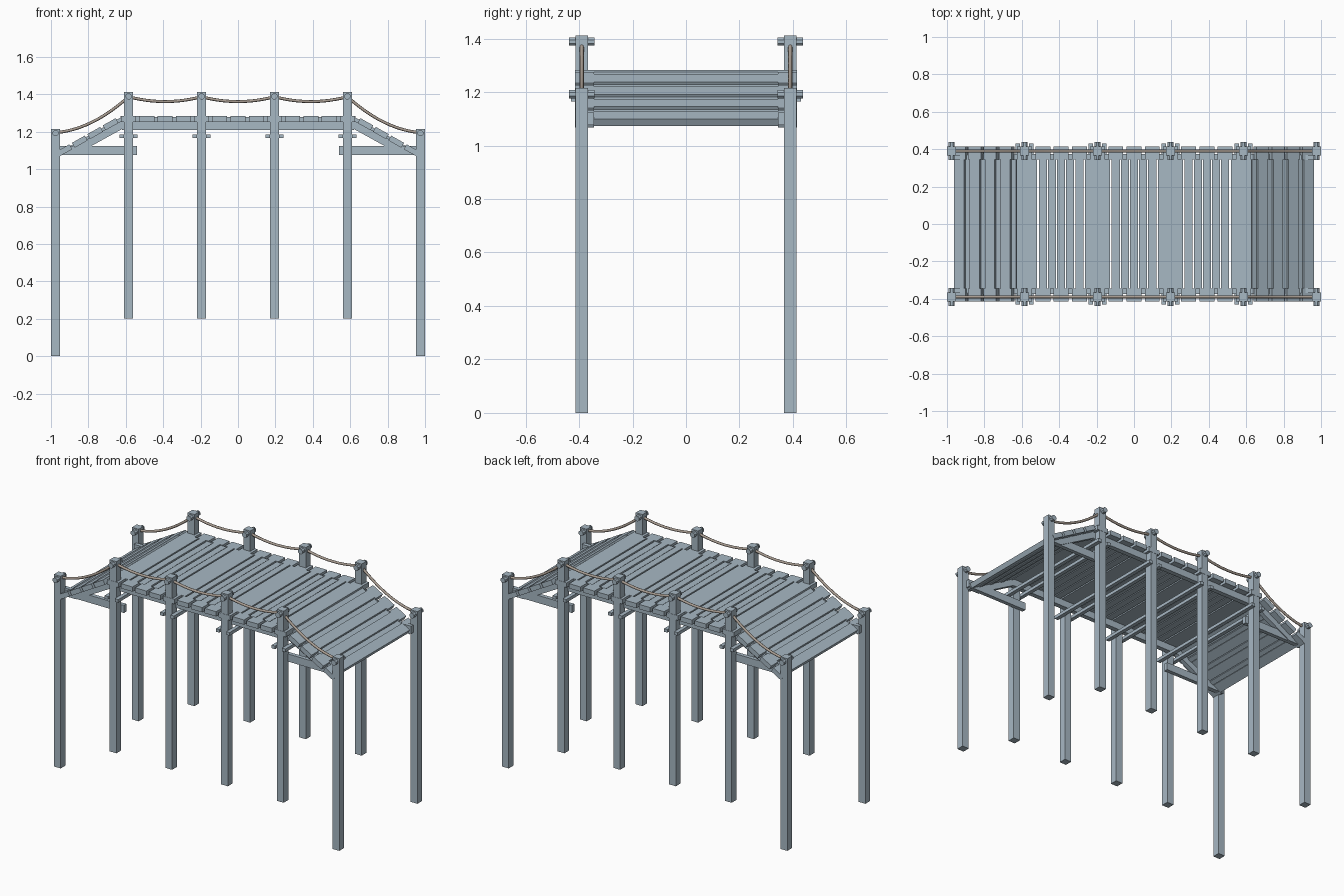
import bpy
import math
from mathutils import Matrix, Vector

cube = bpy.data.objects.get("Cube")
if cube:
    bpy.data.objects.remove(cube, do_unlink=True)


def material(name, rgb):
    m = bpy.data.materials.new(name)
    m.use_nodes = True
    m.diffuse_color = (*rgb, 1)
    m.node_tree.nodes["Principled BSDF"].inputs["Base Color"].default_value = (*rgb, 1)
    return m


WOOD = material("weathered blue grey wood", (0.39, 0.48, 0.55))
ROPE = material("tan grey rope", (0.40, 0.34, 0.29))


def add_mesh(name, verts, faces, mat=WOOD):
    me = bpy.data.meshes.new(name)
    me.from_pydata(verts, [], faces)
    me.materials.append(mat)
    ob = bpy.data.objects.new(name, me)
    bpy.context.collection.objects.link(ob)
    return ob


def prism(name, outline, y0, y1):
    """Extrude an x-z outline (clockwise seen from the front) along y."""
    n = len(outline)
    verts = [(x, y, z) for y in (y0, y1) for x, z in outline]
    faces = [tuple(range(n))[::-1], tuple(range(n, 2 * n))]
    faces += [(i, (i + 1) % n, n + (i + 1) % n, n + i) for i in range(n)]
    ob = add_mesh(name, verts, faces)
    import bmesh
    bm = bmesh.new()
    bm.from_mesh(ob.data)
    bmesh.ops.recalc_face_normals(bm, faces=bm.faces)
    bm.to_mesh(ob.data)
    bm.free()
    return ob


def box(name, center, size, tilt=0.0):
    hx, hy, hz = (s / 2 for s in size)
    ob = prism(name, [(-hx, -hz), (-hx, hz), (hx, hz), (hx, -hz)], -hy, hy)
    ob.data.transform(Matrix.Translation(center) @ Matrix.Rotation(tilt, 4, "Y"))
    return ob


def peg(name, x, y, z, r, length):
    ring = [(x + r * math.cos(a * math.pi / 4 + math.pi / 8),
             z + r * math.sin(a * math.pi / 4 + math.pi / 8)) for a in range(8)]
    return prism(name, ring, y - length / 2, y + length / 2)


BAY = 0.39                      # distance between post rows
SIDE = 0.39                     # post offset from the centre line
STEP = BAY / 4                  # plank spacing
INNER = 0.345                   # inside face of the stringers
TOP, THICK = 1.283, 0.03
posts = [(i - 2.5) * BAY for i in range(6)]
inner_posts = posts[1:-1]

# posts and rope pegs
for x in posts:
    outer = abs(x) > 0.9
    low, high = (0, 1.215) if outer else (0.2, 1.412)
    for s in (-1, 1):
        box("post", (x, s * SIDE, (low + high) / 2), (0.047, 0.047, high - low))
        peg("rope_peg", x, s * SIDE, high - 0.023, 0.017, 0.095)

# clamping cross beams either side of each inner post row
for x in inner_posts:
    for dx in (-0.036, 0.036):
        box("cross_beam", (x + dx, 0, 1.175), (0.024, 0.86, 0.02))

# stringers, ramp stringers and horizontal braces
for s in (-1, 1):
    y = s * 0.36
    box("deck_stringer", (0, y, 1.232), (1.24, 0.03, 0.044))
    for e in (-1, 1):
        outline = [(0.6, 1.254), (0.63, 1.254), (0.965, 1.076), (0.87, 1.076), (0.6, 1.225)]
        prism("ramp_stringer", [(e * px, pz) for px, pz in outline], y - 0.014, y + 0.014)
        box("ramp_brace", (e * 0.755, y - s * 0.004, 1.1), (0.43, 0.025, 0.048))


def board_row(name, center, width, tilt=0.0):
    """Plank ends resting on both stringers."""
    for s in (-1, 1):
        c = Vector(center) + Vector((0, s * (INNER + 0.415) / 2, 0))
        box(name + "_end", c, (width, 0.415 - INNER, THICK), tilt)


# deck planks: wide ones at the posts, narrow ones and fillers between
for k in range(-6, 7):
    x = k * STEP
    board_row("deck_plank", (x, 0, TOP - THICK / 2), 0.08)
    if (k + 6) % 4 == 0:
        left = -0.042 if k == -6 else -0.067
        right = 0.042 if k == 6 else 0.067
        box("wide_deck_plank", (x + (left + right) / 2, 0, TOP - THICK / 2),
            (right - left, 2 * INNER, THICK))
    else:
        box("deck_plank", (x, 0, TOP - THICK / 2), (0.043, 2 * INNER, THICK))
for x in inner_posts[:-1]:
    for f in (1.5, 2.5):
        box("deck_filler", (x + f * STEP, 0, TOP - 0.017), (0.042, 2 * INNER, 0.026))

# sloping ramp planks at both ends
SLOPE = math.radians(29.5)
for e in (-1, 1):
    def on_ramp(d, depth):
        return (e * (0.632 + d * math.cos(SLOPE) - depth * math.sin(SLOPE)), 0,
                1.285 - d * math.sin(SLOPE) - depth * math.cos(SLOPE))
    for i in range(4):
        d = 0.065 + i * 0.0946
        c = on_ramp(d, THICK / 2)
        board_row("ramp_plank", c, 0.079, e * SLOPE)
        box("ramp_plank", c, (0.06, 2 * INNER, THICK), e * SLOPE)
        box("ramp_filler", on_ramp(d - 0.0473, 0.022), (0.028, 2 * INNER, 0.024), e * SLOPE)

# sagging ropes along each side
for s in (-1, 1):
    for a, b in zip(posts, posts[1:]):
        za, zb = (1.195 if abs(p) > 0.9 else 1.387 for p in (a, b))
        sag = 0.026 if za == zb else 0.04
        n, sides, r = 12, 8, 0.008
        verts, faces = [], []
        for i in range(n + 1):
            t = i / n
            slope = math.atan2(zb - za - 4 * sag * (1 - 2 * t), b - a)
            c = Vector((a + (b - a) * t, s * SIDE, za + (zb - za) * t - 4 * sag * t * (1 - t)))
            up = Vector((-math.sin(slope), 0, math.cos(slope)))
            for j in range(sides):
                w = j * math.tau / sides
                verts.append(c + up * (r * math.cos(w)) + Vector((0, r * math.sin(w), 0)))
        for i in range(n):
            for j in range(sides):
                k = (j + 1) % sides
                faces.append((i * sides + j, i * sides + k,
                              (i + 1) * sides + k, (i + 1) * sides + j))
        rope = add_mesh("rope", verts, faces, ROPE)
        for p in rope.data.polygons:
            p.use_smooth = True
            if p.normal.dot(p.center - Vector((p.center.x, s * SIDE, p.center.z))) < -0.001:
                p.flip()
